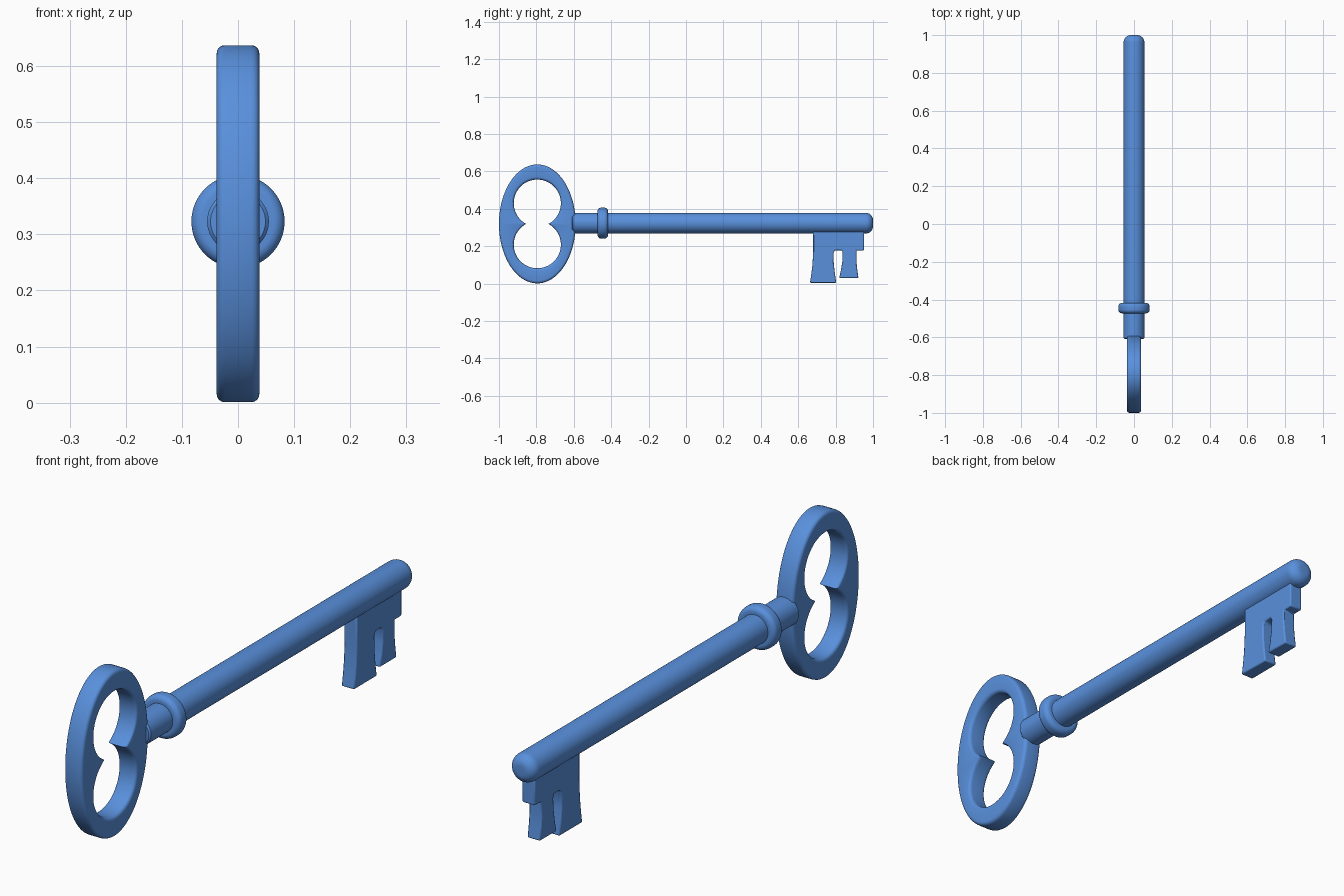
import bpy, bmesh
from math import sin, cos, pi, sqrt, radians

if "Cube" in bpy.data.objects:
    bpy.data.objects.remove(bpy.data.objects["Cube"])

AXIS_Z = 0.323   # height of the shaft axis


def finish(name, bm, bevel=0):
    bmesh.ops.recalc_face_normals(bm, faces=bm.faces)
    me = bpy.data.meshes.new(name)
    bm.to_mesh(me)
    bm.free()
    ob = bpy.data.objects.new(name, me)
    bpy.context.collection.objects.link(ob)
    if bevel:
        mod = ob.modifiers.new("soft_edges", 'BEVEL')
        mod.width = bevel
        mod.segments = 2
        mod.limit_method = 'ANGLE'
        mod.angle_limit = radians(40)
    bpy.ops.object.select_all(action='DESELECT')
    ob.select_set(True)
    bpy.context.view_layer.objects.active = ob
    bpy.ops.object.shade_smooth_by_angle(angle=radians(35))
    mat = bpy.data.materials.get("blue") or bpy.data.materials.new("blue")
    mat.diffuse_color = (0.1, 0.28, 0.72, 1)
    mat.use_nodes = True
    mat.node_tree.nodes["Principled BSDF"].inputs["Base Color"].default_value = mat.diffuse_color
    me.materials.append(mat)
    return ob


def bridge(bm, rings, close_rings=False):
    n = len(rings[0])
    count = len(rings) if close_rings else len(rings) - 1
    for i in range(count):
        a, b = rings[i], rings[(i + 1) % len(rings)]
        for j in range(n):
            k = (j + 1) % n
            bm.faces.new((a[j], a[k], b[k], b[j]))


def lathe(name, profile, seg=64):
    """Turn (radius, y) points around the shaft axis."""
    bm = bmesh.new()
    rings = [[bm.verts.new((r * cos(2 * pi * i / seg), y, AXIS_Z + r * sin(2 * pi * i / seg)))
              for i in range(seg)] for r, y in profile]
    bridge(bm, rings)
    bm.faces.new(rings[0])
    bm.faces.new(rings[-1])
    return finish(name, bm)


def arc(cr, cy, rad, a0, a1, n=8):
    return [(cr + rad * cos(a0 + (a1 - a0) * i / n), cy + rad * sin(a0 + (a1 - a0) * i / n))
            for i in range(n + 1)]


# Shaft with a rounded tip, and the collar ring
lathe("shaft", [(0.049, -0.61), (0.055, -0.604)] + arc(0.017, 0.962, 0.038, 0, pi / 2))
lathe("collar", [(0.05, -0.473)] + arc(0.063, -0.453, 0.02, -pi / 2, 0)
      + arc(0.063, -0.437, 0.02, 0, pi / 2) + [(0.05, -0.417)])

# Bow: oval plate with a hole made of two overlapping circles
CY, CZ, HY, HZ, HALF, BEV = -0.795, 0.319, 0.205, 0.318, 0.038, 0.014
HOLE_R, HOLE_D = 0.126, 0.111
bm = bmesh.new()
rings = []
SEG = 160
for i in range(SEG):
    a = 2 * pi * i / SEG
    c, s = cos(a), sin(a)
    outer = 1 / sqrt((c / HY) ** 2 + (s / HZ) ** 2)
    inner = HOLE_D * abs(s) + sqrt(HOLE_R ** 2 - (HOLE_D * c) ** 2)
    section = []
    for base, sr, sx, a0 in ((outer, -1, -1, -pi / 2), (outer, -1, 1, 0),
                             (inner, 1, 1, pi / 2), (inner, 1, -1, pi)):
        section += arc(base + sr * BEV, sx * (HALF - BEV), BEV, a0, a0 + pi / 2, 4)
    rings.append([bm.verts.new((x, CY + r * c, CZ + r * s)) for r, x in section])
bridge(bm, rings, True)
finish("bow", bm)

# Bit: notched blade under the tip, (y, z) outline
outline = [(0.68, 0.31), (0.68, 0.17), (0.676, 0.10), (0.670, 0.05), (0.663, 0.004),
           (0.803, 0.004), (0.795, 0.06), (0.790, 0.11), (0.789, 0.165), (0.797, 0.178),
           (0.832, 0.178), (0.838, 0.165), (0.836, 0.12), (0.828, 0.07), (0.819, 0.03),
           (0.922, 0.03), (0.915, 0.08), (0.911, 0.12), (0.911, 0.177),
           (0.952, 0.177), (0.952, 0.31)]
bm = bmesh.new()
face = bm.faces.new([bm.verts.new((-0.027, y, z)) for y, z in outline])
new = bmesh.ops.extrude_face_region(bm, geom=[face])['geom']
bmesh.ops.translate(bm, vec=(0.054, 0, 0),
                    verts=[g for g in new if isinstance(g, bmesh.types.BMVert)])
finish("bit", bm, bevel=0.005)
